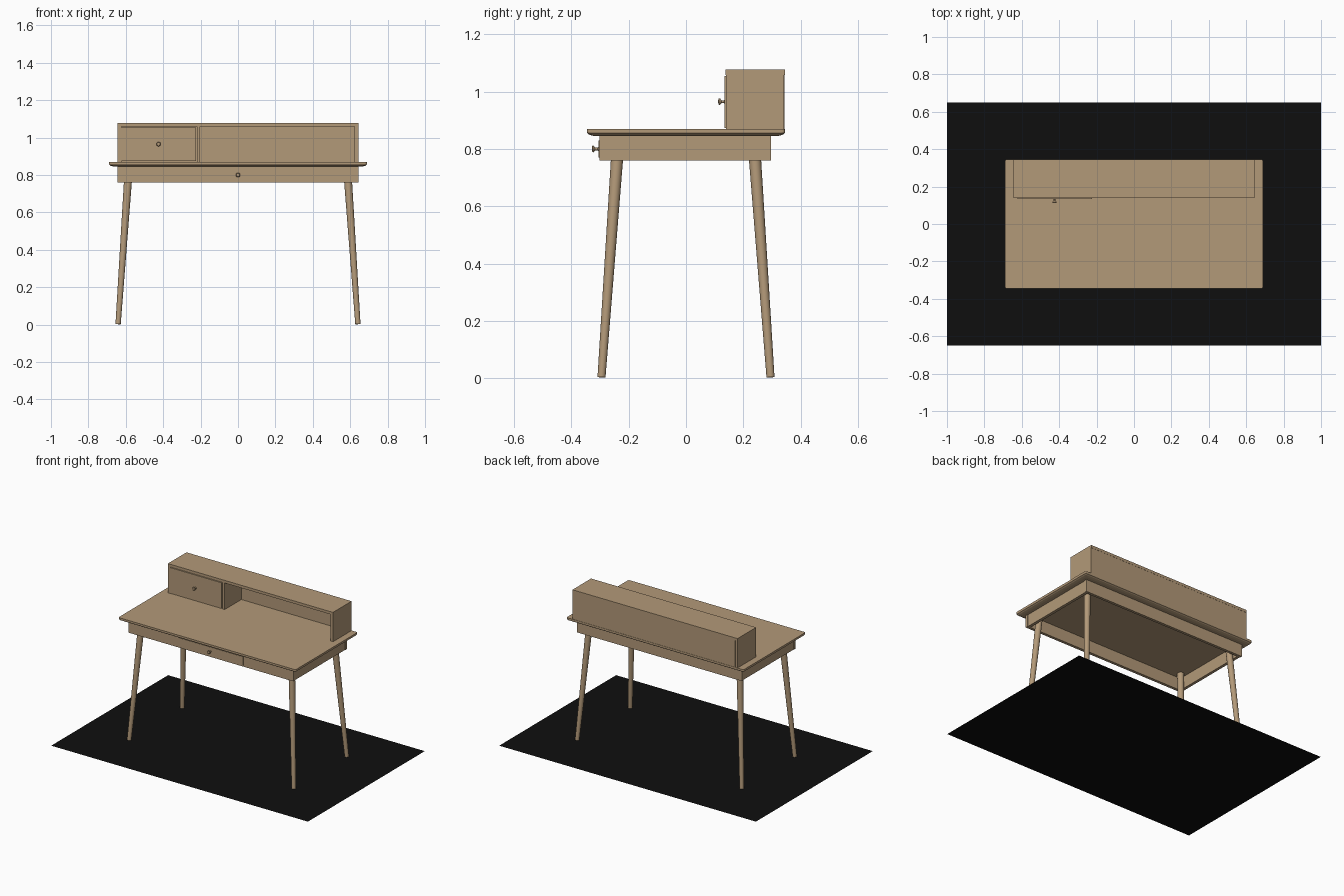
import bpy
import bmesh
import math
from mathutils import Vector

cube = bpy.data.objects.get("Cube")
if cube:
    bpy.data.objects.remove(cube)


def material(name, rgb):
    m = bpy.data.materials.new(name)
    m.use_nodes = True
    m.diffuse_color = (*rgb, 1)
    m.node_tree.nodes["Principled BSDF"].inputs["Base Color"].default_value = (*rgb, 1)
    return m


WOOD = material("warm_wood", (0.45, 0.32, 0.19))
BLACK = material("black_floor", (0.0045, 0.0045, 0.0045))


def finish(name, bm, mat, smooth=False):
    bmesh.ops.recalc_face_normals(bm, faces=bm.faces)
    mesh = bpy.data.meshes.new(name)
    bm.to_mesh(mesh)
    bm.free()
    mesh.materials.append(mat)
    obj = bpy.data.objects.new(name, mesh)
    bpy.context.collection.objects.link(obj)
    if smooth:
        bpy.ops.object.select_all(action="DESELECT")
        obj.select_set(True)
        bpy.context.view_layer.objects.active = obj
        bpy.ops.object.shade_smooth_by_angle(angle=math.radians(35))
    return obj


def box(name, x0, x1, y0, y1, z0, z1):
    bm = bmesh.new()
    bmesh.ops.create_cube(bm, size=1)
    for v in bm.verts:
        v.co = Vector((x1 if v.co.x > 0 else x0,
                       y1 if v.co.y > 0 else y0,
                       z1 if v.co.z > 0 else z0))
    return finish(name, bm, WOOD)


def leg(name, foot, head, r_foot, r_head):
    axis = head - foot
    bm = bmesh.new()
    bmesh.ops.create_cone(bm, cap_ends=True, segments=24, radius1=r_foot,
                          radius2=r_head, depth=axis.length)
    bm.transform(axis.to_track_quat("Z", "Y").to_matrix().to_4x4())
    bmesh.ops.translate(bm, vec=(foot + head) / 2, verts=bm.verts)
    return finish(name, bm, WOOD, True)


def knob(name, x, y, z):
    # Lathed mushroom knob pointing forward: (radius, distance from the face)
    profile = [(0.008, 0), (0.005, 0.004), (0.005, 0.012), (0.011, 0.017),
               (0.012, 0.02), (0.009, 0.023), (0, 0.024)]
    bm = bmesh.new()
    verts = [bm.verts.new((x + r, y - d, z)) for r, d in profile]
    edges = [bm.edges.new(pair) for pair in zip(verts, verts[1:])]
    bmesh.ops.spin(bm, geom=verts + edges, cent=(x, y, z), axis=(0, 1, 0),
                   angle=math.tau, steps=20)
    bmesh.ops.remove_doubles(bm, verts=bm.verts, dist=0.0001)
    return finish(name, bm, WOOD, True)


# Floor sheet
bm = bmesh.new()
bmesh.ops.create_grid(bm, x_segments=1, y_segments=1, size=1)
bmesh.ops.scale(bm, vec=(1, 0.65, 1), verts=bm.verts)
finish("floor_sheet", bm, BLACK)

# Tabletop: rounded-corner outline stacked up an undercut edge profile
bm = bmesh.new()
rings = []
for z, inset in [(0.845, 0.025), (0.849, 0.01), (0.854, 0.002), (0.859, 0), (0.87, 0)]:
    ring = []
    for i, (sx, sy) in enumerate([(1, 1), (-1, 1), (-1, -1), (1, -1)]):
        for k in range(5):
            a = math.radians(90 * i + 22.5 * k)
            ring.append(bm.verts.new((sx * (0.678 - inset) + 0.012 * math.cos(a),
                                      sy * (0.334 - inset) + 0.012 * math.sin(a), z)))
    rings.append(ring)
for low, high in zip(rings, rings[1:]):
    for i in range(len(low)):
        j = (i + 1) % len(low)
        bm.faces.new((low[i], low[j], high[j], high[i]))
bm.faces.new(rings[0])
bm.faces.new(rings[-1])
finish("tabletop", bm, WOOD)

# Apron frame, open underneath
box("front_apron", -0.643, 0.643, -0.302, -0.282, 0.759, 0.846)
box("back_apron", -0.643, 0.643, 0.278, 0.297, 0.759, 0.846)
for side, s in (("left", 1), ("right", -1)):
    xs = sorted((s * 0.62, s * 0.64))
    box(side + "_apron", *xs, -0.282, 0.278, 0.759, 0.846)

# Drawer front and its knob
box("drawer_front", -0.255, 0.255, -0.306, -0.301, 0.77, 0.83)
knob("drawer_knob", 0, -0.305, 0.80)

# Splayed tapered legs
for side, s in (("left", 1), ("right", -1)):
    for end, t in (("front", -1), ("back", 1)):
        leg(f"{end}_{side}_leg", Vector((s * 0.641, t * 0.295, 0.003)),
            Vector((s * 0.583, t * 0.235, 0.848)), 0.014, 0.022)

# Raised shelf unit along the back edge
box("shelf_top", -0.643, 0.643, 0.138, 0.345, 1.058, 1.077)
for side, s in (("left", 1), ("right", -1)):
    xs = sorted((s * 0.624, s * 0.643))
    box(side + "_shelf_side", *xs, 0.14, 0.343, 0.869, 1.058)
box("shelf_back", -0.624, 0.624, 0.326, 0.344, 0.869, 1.058)
box("shelf_divider", -0.22, -0.202, 0.14, 0.326, 0.869, 1.058)

# Cupboard door and its knob
box("cupboard_door", -0.622, -0.224, 0.135, 0.152, 0.874, 1.055)
knob("cupboard_knob", -0.425, 0.136, 0.965)
